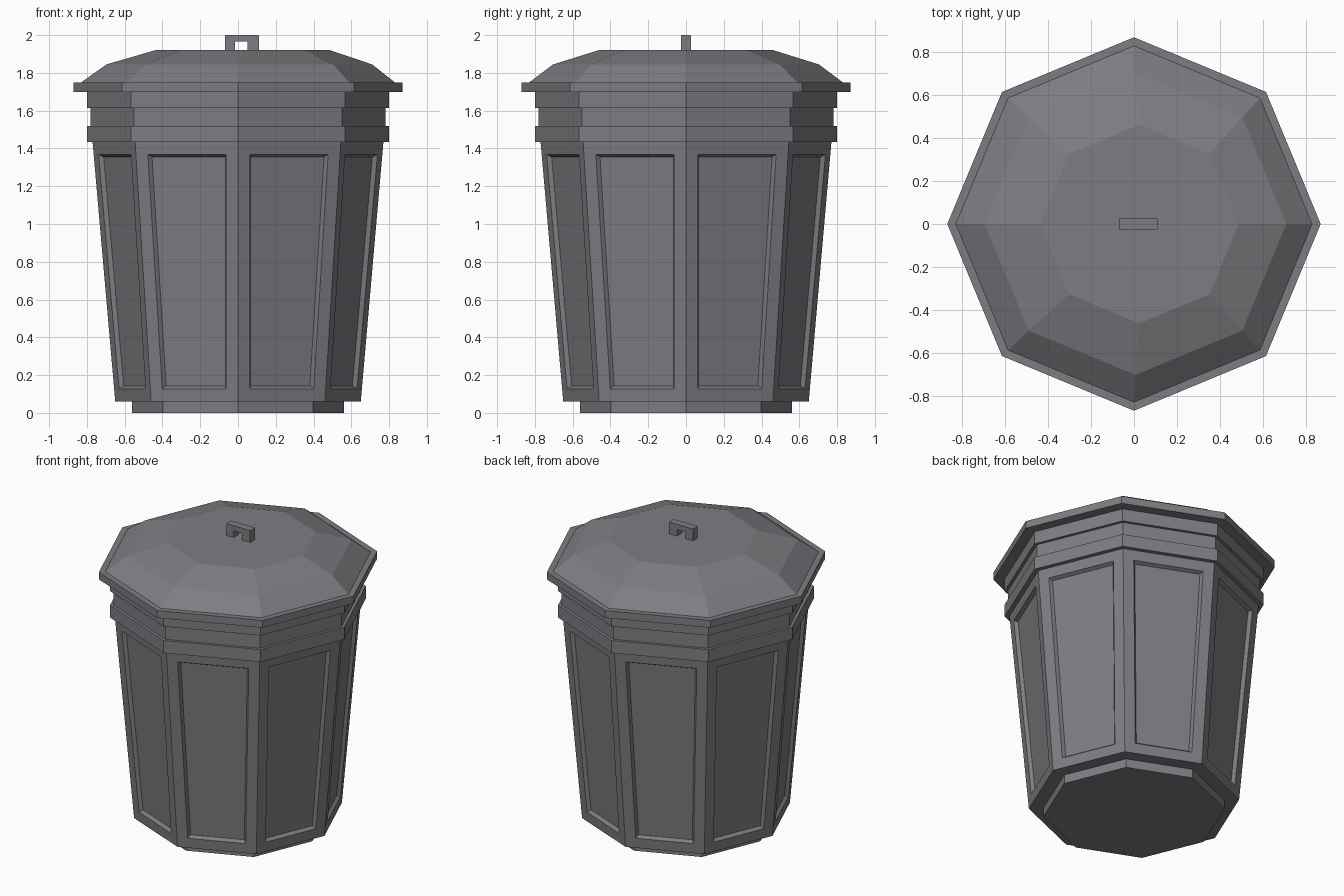
import bpy, bmesh, math
from mathutils import Vector

if "Cube" in bpy.data.objects:
    bpy.data.objects.remove(bpy.data.objects["Cube"])

SIDES = 8

# One flat grey for the whole bin
grey = bpy.data.materials.new("dark grey metal")
grey.diffuse_color = (0.21, 0.203, 0.222, 1.0)
grey.use_nodes = True
grey.node_tree.nodes["Principled BSDF"].inputs["Base Color"].default_value = grey.diffuse_color


def finish(name, bm):
    bmesh.ops.recalc_face_normals(bm, faces=bm.faces[:])
    mesh = bpy.data.meshes.new(name)
    bm.to_mesh(mesh)
    bm.free()
    mesh.materials.append(grey)
    obj = bpy.data.objects.new(name, mesh)
    bpy.context.collection.objects.link(obj)
    return obj


def octagon_stack(profile):
    """Closed octagonal solid from (radius, z, x shift) rings."""
    bm = bmesh.new()
    rings = []
    for r, z, dx in profile:
        angles = [2 * math.pi * i / SIDES for i in range(SIDES)]
        rings.append([bm.verts.new((dx + r * math.cos(a), r * math.sin(a), z)) for a in angles])
    for low, high in zip(rings, rings[1:]):
        for i in range(SIDES):
            j = (i + 1) % SIDES
            bm.faces.new((low[i], low[j], high[j], high[i]))
    bm.faces.new(rings[0][::-1])
    bm.faces.new(rings[-1])
    bmesh.ops.recalc_face_normals(bm, faces=bm.faces[:])
    return bm


# Foot
finish("foot", octagon_stack([(0.56, 0, 0), (0.56, 0.06, 0)]))

# Tapered body with a recessed panel in every side
bm = octagon_stack([(0.65, 0.06, 0), (0.77, 1.435, 0)])
bm.normal_update()
panels = [f for f in bm.faces if abs(f.normal.z) < 0.5]
bmesh.ops.inset_individual(bm, faces=panels, thickness=0.068, use_even_offset=True)
bmesh.ops.inset_individual(bm, faces=panels, thickness=0.014, depth=-0.022, use_even_offset=True)
finish("body", bm)

# Collar: two bands with a narrower neck between them
finish("collar", octagon_stack([
    (0.80, 1.435, 0), (0.80, 1.52, 0), (0.78, 1.52, 0),
    (0.78, 1.615, 0), (0.80, 1.615, 0), (0.80, 1.70, 0)]))

# Lid: flat rim and two-step dome
finish("lid", octagon_stack([
    (0.87, 1.70, 0), (0.87, 1.75, 0), (0.83, 1.75, 0),
    (0.703, 1.845, 0.007), (0.463, 1.92, 0.025)]))

# Handle: arch outline extruded along y
outline = [(-0.07, 1.92), (-0.07, 2.0), (0.11, 2.0), (0.11, 1.92),
           (0.05, 1.92), (0.05, 1.965), (-0.015, 1.965), (-0.015, 1.92)]
bm = bmesh.new()
face = bm.faces.new([bm.verts.new((x, -0.026, z)) for x, z in outline])
ext = bmesh.ops.extrude_face_region(bm, geom=[face])
moved = [v for v in ext["geom"] if isinstance(v, bmesh.types.BMVert)]
bmesh.ops.translate(bm, verts=moved, vec=Vector((0, 0.052, 0)))
finish("handle", bm)
